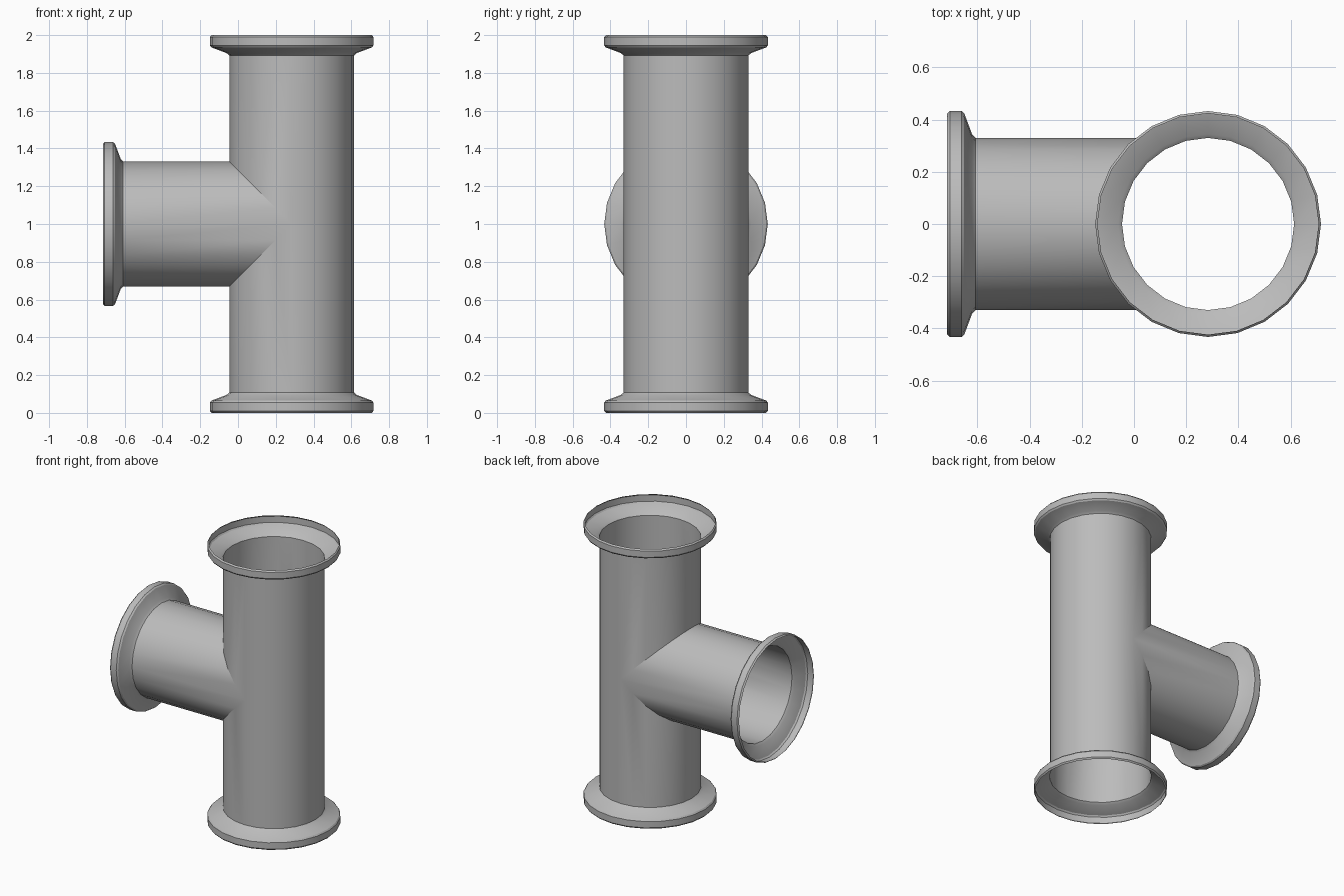
import bpy, bmesh, math
from mathutils import Vector

if "Cube" in bpy.data.objects:
    bpy.data.objects.remove(bpy.data.objects["Cube"])

SEGMENTS = 24
RADIUS = 0.33
CENTRE = Vector((0.284, 0, 1))
X, Y, Z = Vector((1, 0, 0)), Vector((0, 1, 0)), Vector((0, 0, 1))

# Flange and pipe profile: distance from the open end, radius
PROFILE = [(0, 0.424), (0.01, 0.433), (0.055, 0.433), (0.065, 0.425),
           (0.095, 0.345), (0.108, RADIUS)]

steel = bpy.data.materials.new("grey steel")
steel.use_nodes = True
colour = (0.5, 0.5, 0.5, 1)
steel.diffuse_color = colour
steel.node_tree.nodes["Principled BSDF"].inputs["Base Color"].default_value = colour


def add_arm(bm, axis, u, v, mitre):
    """Revolve the profile round an axis, ending on the mitred joint."""
    columns = []
    for i in range(SEGMENTS):
        a = math.tau * i / SEGMENTS
        out = u * math.cos(a) + v * math.sin(a)
        points = [CENTRE + axis * (1 - d) + out * r for d, r in PROFILE]
        points.append(CENTRE + axis * mitre(math.cos(a)) + out * RADIUS)
        columns.append([bm.verts.new(p) for p in points])
    for i, a in enumerate(columns):
        b = columns[(i + 1) % SEGMENTS]
        for j in range(len(a) - 1):
            bm.faces.new((a[j], a[j + 1], b[j + 1], b[j]))


# Open shell: two straight arms and one side branch meeting at the joint
bm = bmesh.new()
for direction in (Z, -Z):
    add_arm(bm, direction, -X, Y, lambda c: RADIUS * max(0, c))
add_arm(bm, -X, Z, Y, lambda c: RADIUS * abs(c))
bmesh.ops.remove_doubles(bm, verts=bm.verts, dist=0.0005)
bmesh.ops.recalc_face_normals(bm, faces=bm.faces)

# Keep the normals facing out of the pipe
bm.faces.ensure_lookup_table()
far_face = max(bm.faces, key=lambda f: f.calc_center_median().x)
if far_face.normal.x < 0:
    bmesh.ops.reverse_faces(bm, faces=bm.faces)

mesh = bpy.data.meshes.new("pipe_tee")
bm.to_mesh(mesh)
bm.free()
mesh.materials.append(steel)
tee = bpy.data.objects.new("pipe_tee", mesh)
bpy.context.collection.objects.link(tee)

bpy.ops.object.select_all(action="DESELECT")
tee.select_set(True)
bpy.context.view_layer.objects.active = tee
bpy.ops.object.shade_smooth_by_angle(angle=math.radians(30))
